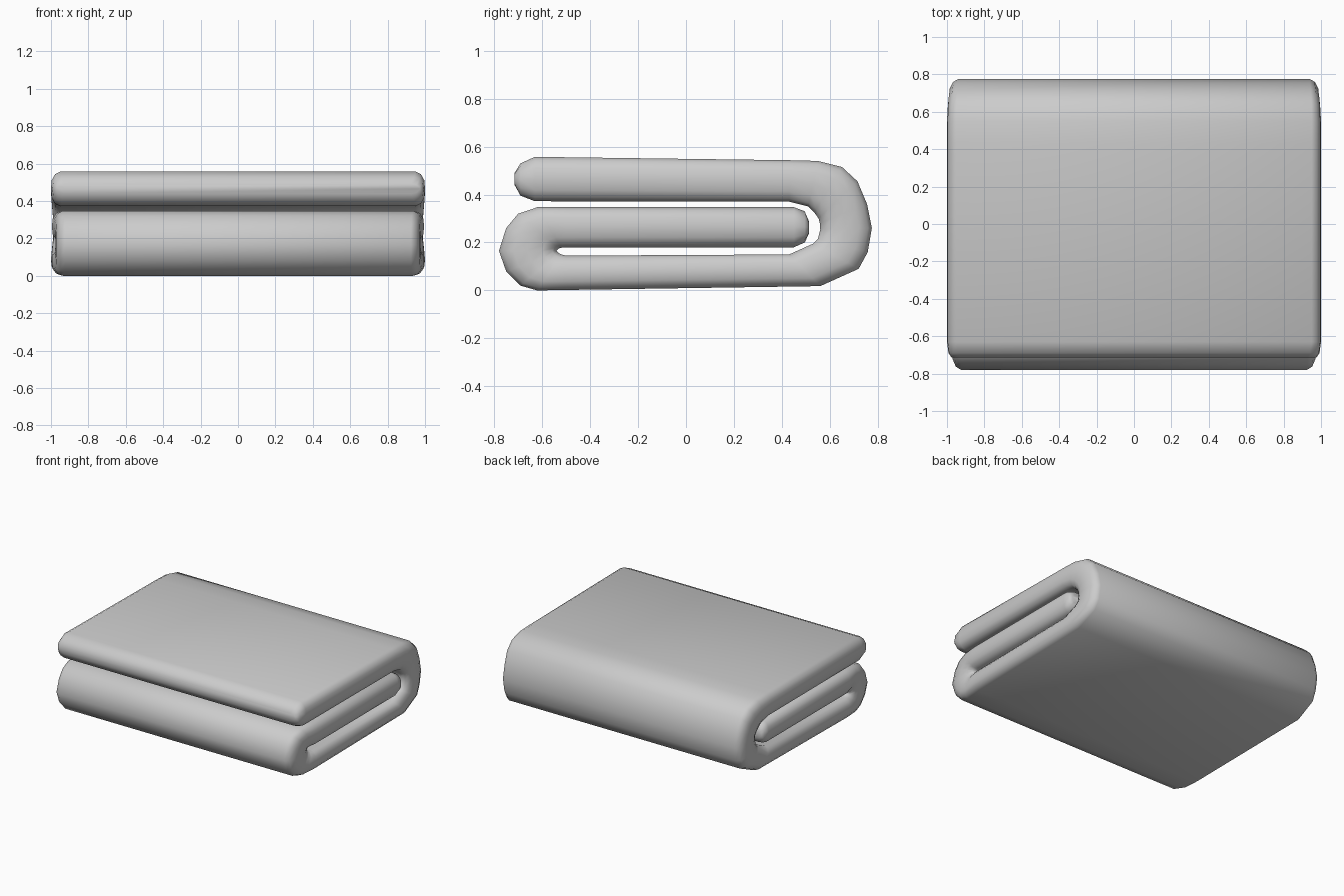
import bpy, bmesh
from mathutils import Vector

# Folded path: outer (y, z), inner (y, z), half width in x
stations = [
    (-.715, .49, -.715, .44, .975), (-.69, .53, -.69, .395, .992), (-.63, .557, -.63, .372, 1),
    (.43, .543, .43, .37, 1), (.55, .54, .51, .35, 1), (.65, .515, .535, .325, .998),
    (.715, .455, .553, .30, .995), (.755, .36, .558, .28, .99), (.775, .26, .56, .255, .99),
    (.758, .16, .55, .215, .99), (.72, .09, .53, .195, .995), (.56, .018, .43, .15, 1),
    (-.5, .002, -.5, .145, .995), (-.62, 0, -.52, .15, .985), (-.69, .02, -.53, .155, .978),
    (-.75, .08, -.535, .16, .975), (-.78, .165, -.54, .165, .975), (-.75, .26, -.535, .17, .975),
    (-.70, .32, -.53, .175, .978), (-.62, .347, -.52, .178, .985), (-.5, .347, -.5, .18, .995),
    (.45, .347, .45, .18, .995), (.495, .33, .495, .20, .99), (.512, .29, .512, .235, .975),
]

# Rounded side edge: (position across thickness, inset from the side)
edge = [(1, .05), (.85, .022), (.5, .004), (0, 0), (-.5, .004), (-.85, .022), (-1, .05)]

bm = bmesh.new()
rings = []
for oy, oz, iy, iz, w in stations:
    outer, inner = Vector((0, oy, oz)), Vector((0, iy, iz))
    mid, half = (outer + inner) / 2, (outer - inner) / 2
    ring = []
    for side, pts in ((1, edge), (-1, edge[::-1])):
        for s, inset in pts:
            ring.append(bm.verts.new(mid + half * s + Vector((side * (w - inset), 0, 0))))
    rings.append(ring)

# Skin between neighbouring cross-sections and close both hems
for a, b in zip(rings, rings[1:]):
    for i in range(len(a)):
        j = (i + 1) % len(a)
        bm.faces.new((a[i], a[j], b[j], b[i]))
bm.faces.new(rings[0])
bm.faces.new(rings[-1][::-1])
bmesh.ops.recalc_face_normals(bm, faces=bm.faces)

mesh = bpy.data.meshes.new("folded_towel")
bm.to_mesh(mesh)
bm.free()
towel = bpy.data.objects.new("folded_towel", mesh)
bpy.context.collection.objects.link(towel)
for p in mesh.polygons:
    p.use_smooth = True
